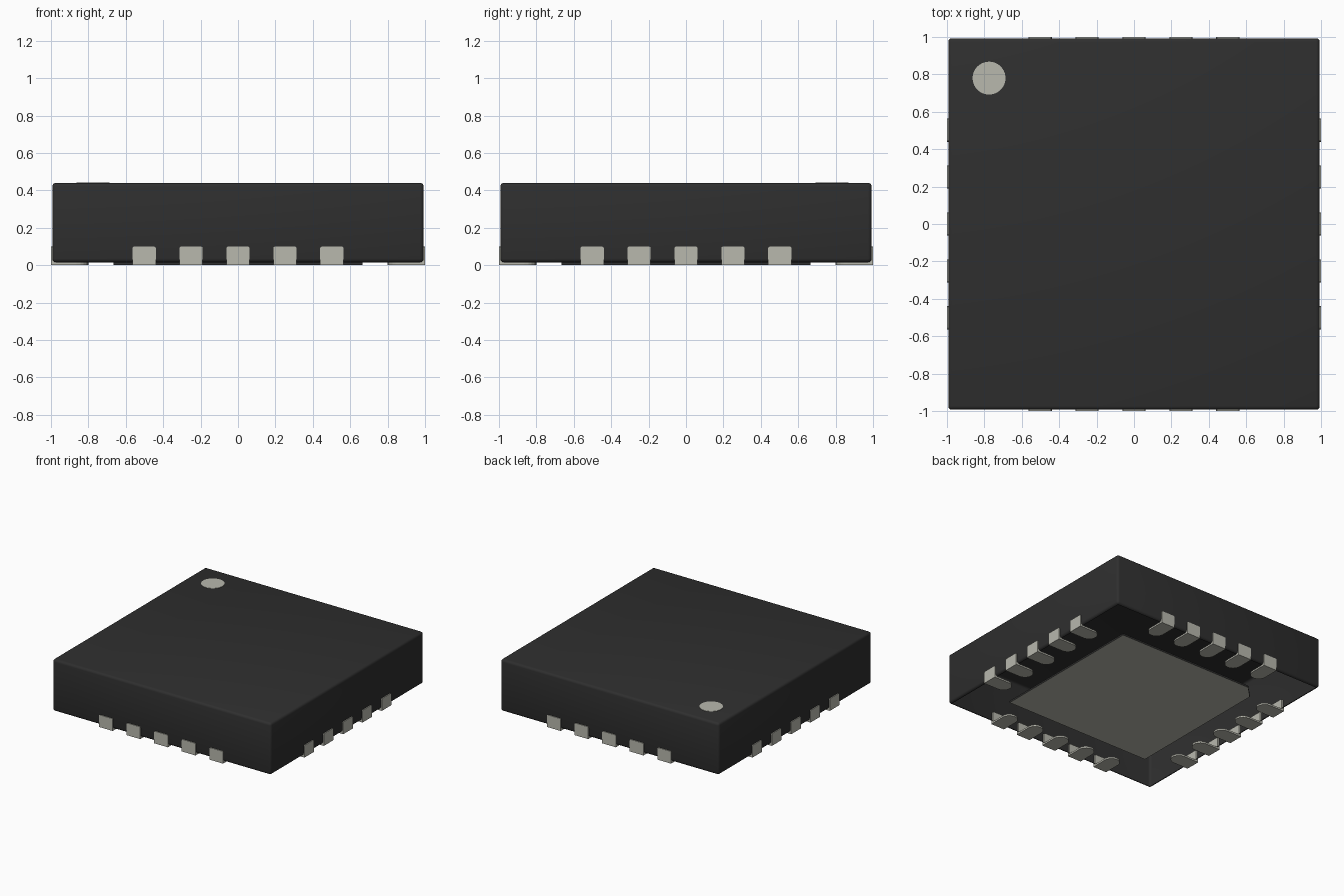
import bpy, bmesh, math
from mathutils import Matrix

old = bpy.data.objects.get("Cube")
if old:
    bpy.data.objects.remove(old, do_unlink=True)


def material(name, rgb):
    m = bpy.data.materials.new(name)
    m.use_nodes = True
    m.diffuse_color = (*rgb, 1)
    m.node_tree.nodes["Principled BSDF"].inputs["Base Color"].default_value = (*rgb, 1)
    return m


black = material("black plastic", (0.028, 0.028, 0.028))
metal = material("tinned metal", (0.48, 0.48, 0.42))


def finish(name, bm, *mats):
    bmesh.ops.recalc_face_normals(bm, faces=bm.faces)
    mesh = bpy.data.meshes.new(name)
    bm.to_mesh(mesh)
    bm.free()
    for m in mats:
        mesh.materials.append(m)
    ob = bpy.data.objects.new(name, mesh)
    bpy.context.collection.objects.link(ob)
    return ob


def add_box(bm, x0, x1, y0, y1, z0, z1):
    mat = Matrix.Translation(((x0 + x1) / 2, (y0 + y1) / 2, (z0 + z1) / 2)) \
        @ Matrix.Diagonal((x1 - x0, y1 - y0, z1 - z0, 1))
    return bmesh.ops.create_cube(bm, size=1, matrix=mat)["verts"]


def add_plate(bm, outline, z0, z1):
    """Extrude a flat outline from z0 up to z1."""
    face = bm.faces.new([bm.verts.new((x, y, z0)) for x, y in outline])
    new = bmesh.ops.extrude_face_region(bm, geom=[face], use_keep_orig=True)["geom"]
    for v in new:
        if isinstance(v, bmesh.types.BMVert):
            v.co.z = z1


# Package body: rounded shell, open underneath with a narrow rolled lip
HALF, BASE, TOP = 0.993, 0.015, 0.44
bm = bmesh.new()
add_box(bm, -HALF, HALF, -HALF, HALF, BASE, TOP)
bmesh.ops.bevel(bm, geom=bm.edges[:], offset=0.02, segments=3, profile=0.5, affect='EDGES')
bmesh.ops.recalc_face_normals(bm, faces=bm.faces)
bottom = [f for f in bm.faces if f.normal.z < -0.99 and f.calc_area() > 1]
bmesh.ops.delete(bm, geom=bottom, context='FACES')
body = finish("package_body", bm, black)
bpy.context.view_layer.objects.active = body
body.select_set(True)
bpy.ops.object.shade_smooth_by_angle(angle=math.radians(40))
body.select_set(False)

# Pin one marker disc on the top
bm = bmesh.new()
bmesh.ops.create_cone(bm, cap_ends=True, segments=40, radius1=0.088, radius2=0.088,
                      depth=0.006, matrix=Matrix.Translation((-0.775, 0.78, TOP)))
finish("pin_one_marker", bm, metal)

# Central thermal pad with one cut corner
P, CUT = 0.665, 0.1
bm = bmesh.new()
add_plate(bm, [(-P, -P), (P, -P), (P, P), (-P + CUT, P), (-P, P - CUT)], 0.001, 0.016)
bm.normal_update()
for f in bm.faces:
    f.material_index = 0 if abs(f.normal.z) > 0.5 else 1
finish("thermal_pad", bm, metal, black)

# Terminals: upright end plate plus a round-ended finger underneath
W = 0.0625


def terminal_mesh():
    bm = bmesh.new()
    verts = add_box(bm, -W, W, -1, -0.978, 0, 0.1)
    upright = [e for e in bm.edges
               if abs(e.verts[0].co.y - e.verts[1].co.y) > 0.01
               and min(v.co.z for v in e.verts) > 0.05]
    bmesh.ops.bevel(bm, geom=upright, offset=0.01, segments=2, profile=0.5, affect='EDGES')
    arc = [(W * math.cos(math.pi * i / 10), -0.8 - W + W * math.sin(math.pi * i / 10))
           for i in range(11)]
    add_plate(bm, [(-W, -0.979), (W, -0.979)] + arc, 0, 0.014)
    return bm


for side, turn in (("front", 0), ("left", 90), ("back", 180), ("right", 270)):
    for i in range(5):
        bm = terminal_mesh()
        bm.transform(Matrix.Rotation(math.radians(turn), 4, 'Z')
                     @ Matrix.Translation(((i - 2) * 0.251, 0, 0)))
        finish(f"{side}_terminal_{i + 1}", bm, metal)
